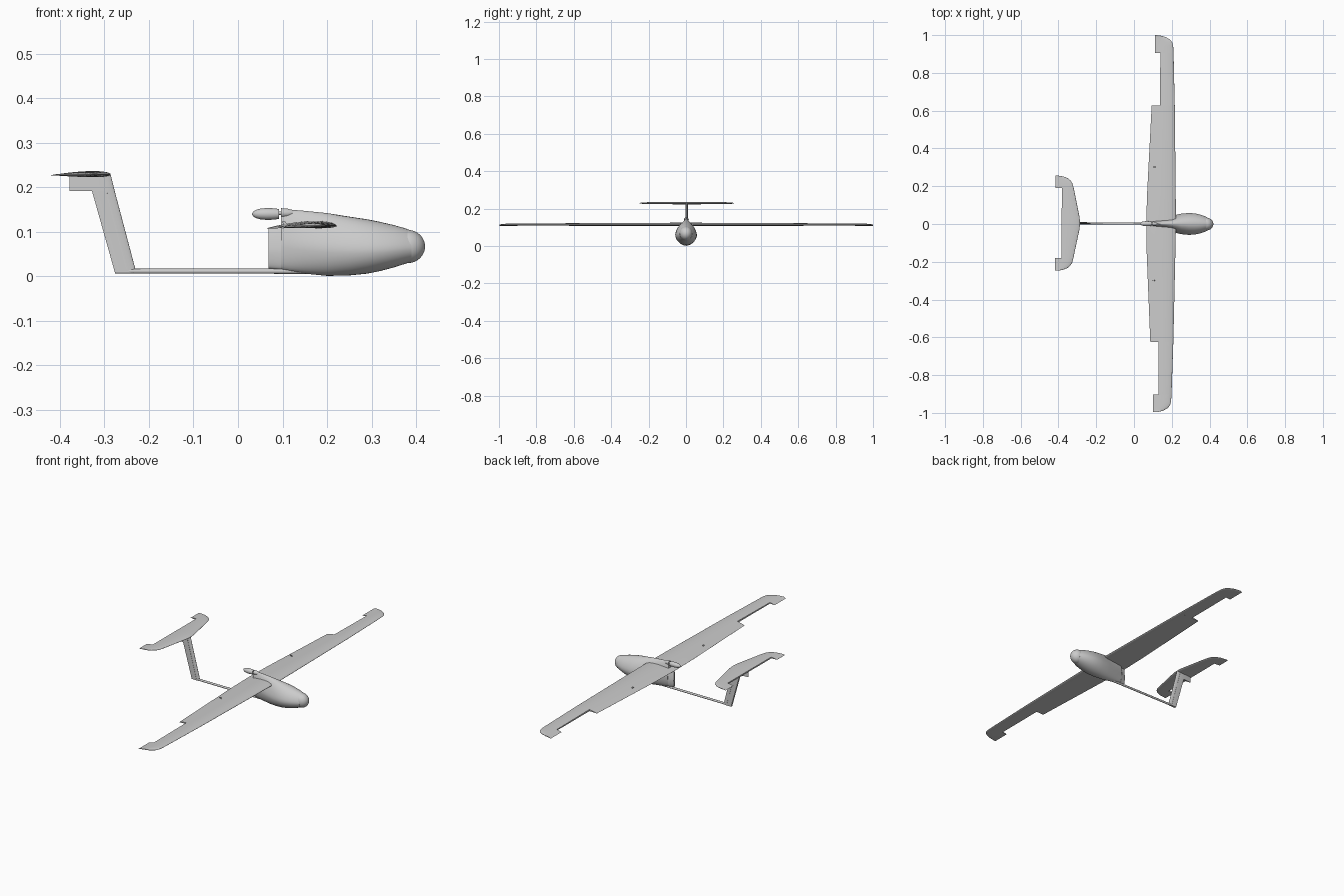
import bpy, bmesh
from math import sin, cos, pi, sqrt
from mathutils import Matrix, Vector

if "Cube" in bpy.data.objects:
    bpy.data.objects.remove(bpy.data.objects["Cube"])

# the whole craft sits very slightly yawed about its nose
PIVOT = Vector((0.35, 0, 0))
YAW = Matrix.Translation(PIVOT) @ Matrix.Rotation(-0.006, 4, 'Z') @ Matrix.Translation(-PIVOT)


def loft(name, rings, angle=35):
    """Skin a list of equal-length closed rings and cap both ends."""
    bm = bmesh.new()
    vs = [[bm.verts.new(YAW @ Vector(p)) for p in r] for r in rings]
    n = len(vs[0])
    for a, b in zip(vs, vs[1:]):
        for i in range(n):
            j = (i + 1) % n
            bm.faces.new((a[i], a[j], b[j], b[i]))
    bm.faces.new(vs[0][::-1])
    bm.faces.new(vs[-1])
    bmesh.ops.remove_doubles(bm, verts=bm.verts, dist=1e-6)
    bmesh.ops.recalc_face_normals(bm, faces=bm.faces)
    me = bpy.data.meshes.new(name)
    bm.to_mesh(me)
    bm.free()
    ob = bpy.data.objects.new(name, me)
    bpy.context.collection.objects.link(ob)
    bpy.ops.object.select_all(action='DESELECT')
    ob.select_set(True)
    bpy.context.view_layer.objects.active = ob
    bpy.ops.object.shade_smooth_by_angle(angle=angle * pi / 180)
    return ob


def foil(le, te, cut, t, camber=0.0, drop=0.0, n=14):
    """Closed airfoil outline, truncated at x = cut where a flap is missing."""
    up, low = [], []
    c = le - te
    for i in range(n + 1):
        x = le - (le - cut) * (i / n) ** 2
        u = (le - x) / c
        h = 5 * t * c * (.2969 * sqrt(u) - .126 * u - .3516 * u**2 + .2843 * u**3 - .1015 * u**4)
        mid = camber * 4 * u * (1 - u) * c - drop * u
        up.append((x, mid + h))
        low.append((x, mid - h))
    return up[::-1] + low[1:]


def surface(name, stations, z0, t, camber, drop):
    """Mirrored flying surface from (y, leading, nominal trailing, cut) stations."""
    full = [(-y, a, b, c) for y, a, b, c in stations[::-1]] + stations[1:]
    loft(name, [[(x, y, z0 + z) for x, z in foil(a, b, c, t, camber, drop)]
                for y, a, b, c in full])


def revolve(name, prof, y, z, n=24, sy=1.0):
    """Body of revolution along x from (x, radius) pairs."""
    loft(name, [[(x, y + sy * r * cos(2 * pi * k / n), z + r * sin(2 * pi * k / n))
                 for k in range(n)] for x, r in prof])


def bar(name, p, q, hx, hy, hz=0.0):
    """Straight rectangular bar between two points."""
    loft(name, [[(c[0] + sx * hx, c[1] + sy * hy, c[2] + sz * hz)
                 for sx, sy, sz in ((-1, -1, -1), (1, -1, -1), (1, 1, 1), (-1, 1, 1))]
                for c in (p, q)])


# main wing with open aileron bays and rounded tips
surface("main_wing", [
    (0, .222, .065, .065), (.15, .220, .068, .068), (.627, .212, .09, .09),
    (.627, .212, .09, .134), (.903, .204, .106, .134), (.903, .204, .106, .106),
    (.94, .202, .106, .106), (.96, .197, .106, .106), (.975, .185, .106, .106),
    (.987, .165, .106, .106), (.994, .145, .106, .106), (.998, .118, .106, .106),
], .114, .105, .03, .006)

# tailplane with open elevator bay
surface("tailplane", [
    (0, -.286, -.418, -.383), (.03, -.288, -.418, -.383), (.185, -.320, -.418, -.383),
    (.185, -.320, -.418, -.418), (.208, -.326, -.418, -.418), (.225, -.336, -.418, -.418),
    (.238, -.352, -.418, -.418), (.247, -.375, -.418, -.418), (.252, -.405, -.418, -.418),
], .229, .105, .01, .002)

# swept fin with open rudder bay
fin = [(.007, -.228, -.325, -.276), (.192, -.277, -.378, -.328),
       (.192, -.277, -.378, -.378), (.229, -.286, -.378, -.378)]
loft("tail_fin", [[(x, h, z) for x, h in foil(a, b, c, .12)] for z, a, b, c in fin])
bar("fin_spar", (-.250, 0, .015), (-.305, 0, .222), .002, .0065)

# egg-shaped fuselage thinning to a knife edge below the wing: x, bottom, top, half width
hull = [(.068, .018, .108, .006), (.097, .015, .110, .016), (.097, .015, .150, .016),
        (.115, .011, .150, .021), (.15, .006, .147, .030), (.2, .001, .142, .043),
        (.25, .002, .134, .054), (.29, .006, .128, .058), (.32, .012, .122, .056),
        (.35, .020, .115, .050), (.375, .028, .108, .041), (.39, .033, .102, .034)]
rings = []
for x, lo, hi, w in hull:
    zc, r = lo * .55 + hi * .45, []
    pinch = .35 if x < .25 else .15
    for k in range(36):
        a = 2 * pi * k / 36
        c, s = cos(a), sin(a)
        r.append((x, w * s * (1 - pinch * max(0, c)), zc + c * ((hi - zc) if c > 0 else (zc - lo))))
    rings.append(r)
loft("fuselage", rings)

# rounded nose cap
revolve("nose_cap", [(.38 + .04 * sin(a), .0375 * cos(a) + 1e-5)
                     for a in [pi / 2 * i / 10 for i in range(-2, 11)]], 0, .067, 32, .92)

# tail boom
revolve("tail_boom", [(-.276, .0055), (.22, .0058)], 0, .0115, 16)

# pusher motor and spinner on the rear of the pylon
revolve("motor", [(.091, .004), (.097, .004), (.097, .011), (.112, .010), (.13, .004)], 0, .142)
revolve("spinner", [(.031, .0005), (.034, .005), (.04, .009), (.05, .012),
                    (.065, .0133), (.08, .0128), (.092, .011)], 0, .140)

# wing spar strips, servo horns
for side, s in (("left", 1), ("right", -1)):
    bar("spar_strip_" + side, (.165, s * .06, .1095), (.162, s * .6, .1105), .003, 0, .0015)
    bar("servo_horn_" + side, (.112, s * .3, .112), (.104, s * .3, .123), .004, .002)
